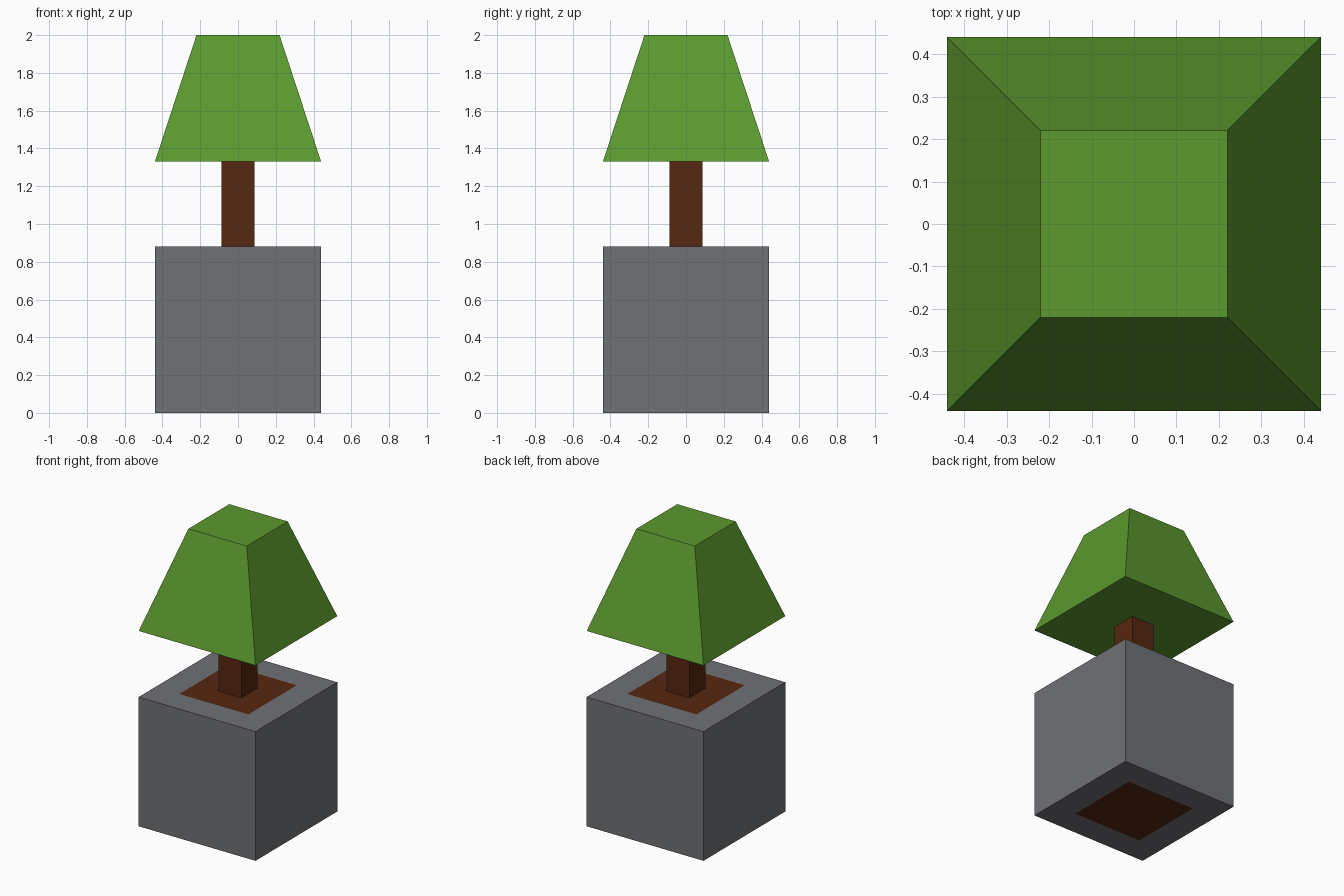
import bpy, bmesh

if "Cube" in bpy.data.objects:
    bpy.data.objects.remove(bpy.data.objects["Cube"])


def material(name, rgb):
    mat = bpy.data.materials.new(name)
    mat.diffuse_color = (*rgb, 1)
    mat.use_nodes = True
    mat.node_tree.nodes["Principled BSDF"].inputs["Base Color"].default_value = mat.diffuse_color
    return mat


def add_object(name, bm, mat):
    bmesh.ops.recalc_face_normals(bm, faces=bm.faces)
    mesh = bpy.data.meshes.new(name)
    bm.to_mesh(mesh)
    bm.free()
    mesh.materials.append(mat)
    obj = bpy.data.objects.new(name, mesh)
    bpy.context.collection.objects.link(obj)
    return obj


def square_loop(bm, half, z):
    return [bm.verts.new((x * half, y * half, z))
            for x, y in ((-1, -1), (1, -1), (1, 1), (-1, 1))]


def square_loft(name, profile, mat, closed=False):
    """Loft squares along (half width, z) points; closed joins last to first."""
    bm = bmesh.new()
    loops = [square_loop(bm, half, z) for half, z in profile]
    pairs = list(zip(loops, loops[1:]))
    if closed:
        pairs.append((loops[-1], loops[0]))
    else:
        bm.faces.new(loops[0])
        bm.faces.new(loops[-1])
    for a, b in pairs:
        for i in range(4):
            j = (i + 1) % 4
            bm.faces.new((a[i], a[j], b[j], b[i]))
    return add_object(name, bm, mat)


stone = material("stone", (0.162, 0.165, 0.178))
earth = material("bark_and_soil", (0.092, 0.021, 0.005))
leaf = material("leaf", (0.105, 0.319, 0.027))

POT_TOP, LEAF_BASE, TOP = 0.88, 1.33, 2.0

# Pot: square tube, open at both ends
square_loft("pot", [(0.44, 0), (0.44, POT_TOP), (0.26, POT_TOP), (0.26, 0)],
            stone, closed=True)

# Soil fills the pot, flush at top and bottom
square_loft("soil", [(0.26, 0), (0.26, POT_TOP)], earth)

# Trunk
square_loft("trunk", [(0.087, POT_TOP), (0.087, LEAF_BASE)], earth)

# Tapered foliage
square_loft("foliage", [(0.44, LEAF_BASE), (0.22, TOP)], leaf)
